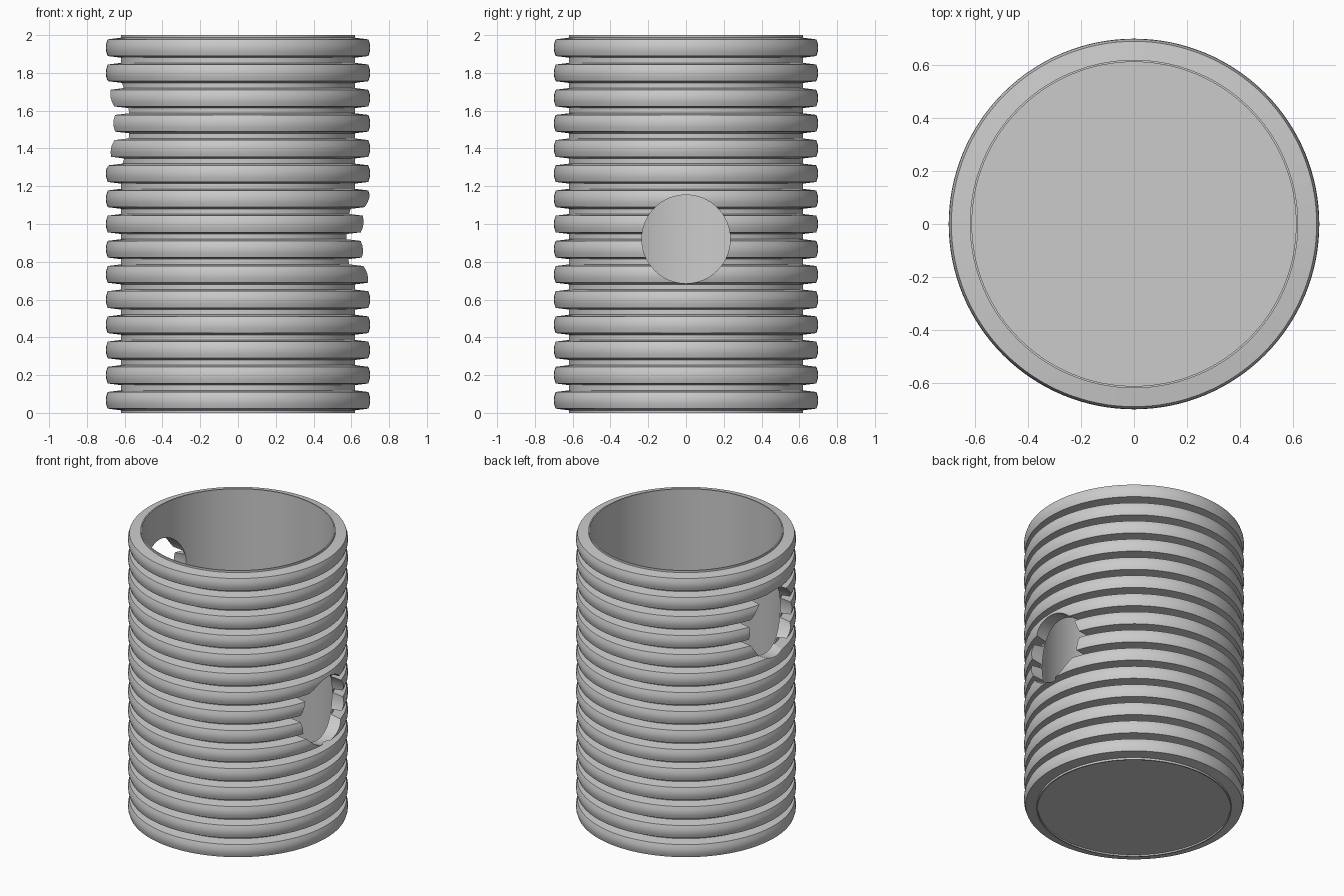
import bpy, bmesh, math

if "Cube" in bpy.data.objects:
    bpy.data.objects.remove(bpy.data.objects["Cube"])

SEG, RIBS, H = 128, 15, 2.0
R_IN, R_GROOVE, R_RIB = 0.612, 0.62, 0.70
PITCH = H / RIBS


def lathe(name, profile):
    """Revolve a closed (radius, z) loop around the z axis."""
    bm = bmesh.new()
    rings = []
    for i in range(SEG):
        a = 2 * math.pi * i / SEG
        rings.append([bm.verts.new((r * math.cos(a), r * math.sin(a), z)) for r, z in profile])
    n = len(profile)
    for i in range(SEG):
        a, b = rings[i], rings[(i + 1) % SEG]
        for j in range(n):
            k = (j + 1) % n
            bm.faces.new((a[j], b[j], b[k], a[k]))
    bmesh.ops.recalc_face_normals(bm, faces=bm.faces)
    me = bpy.data.meshes.new(name)
    bm.to_mesh(me)
    bm.free()
    ob = bpy.data.objects.new(name, me)
    bpy.context.collection.objects.link(ob)
    return ob


def smooth(ob):
    bpy.ops.object.select_all(action='DESELECT')
    ob.select_set(True)
    bpy.context.view_layer.objects.active = ob
    bpy.ops.object.shade_smooth_by_angle(angle=math.radians(25))


# Ribbed wall: one rib profile repeated up the outside
profile = [(R_IN, 0), (R_GROOVE, 0)]
for i in range(RIBS):
    c = (i + 0.5) * PITCH
    profile += [(R_GROOVE, c - 0.053), (0.69, c - 0.044), (0.698, c - 0.02), (R_RIB, c),
                (0.698, c + 0.02), (0.69, c + 0.044), (R_GROOVE, c + 0.053)]
profile += [(R_GROOVE, H), (R_IN, H)]
wall = lathe("ribbed_wall", profile)

# Round pipe openings on the two sides
for side, z in ((1, 0.92), (-1, 1.53)):
    bpy.ops.mesh.primitive_cylinder_add(vertices=64, radius=0.234, depth=0.6,
                                        location=(side * 0.7, 0, z),
                                        rotation=(0, math.pi / 2, 0))
    cutter = bpy.context.object
    cutter.name = "opening_cutter"
    mod = wall.modifiers.new("opening", 'BOOLEAN')
    mod.operation, mod.solver, mod.object = 'DIFFERENCE', 'EXACT', cutter
    bpy.context.view_layer.objects.active = wall
    bpy.ops.object.modifier_apply(modifier=mod.name)
    bpy.data.objects.remove(cutter)
smooth(wall)

# Floor plate just above the bottom rim
bpy.ops.mesh.primitive_cylinder_add(vertices=SEG, radius=R_IN + 0.003, depth=0.015,
                                    location=(0, 0, 0.018))
floor = bpy.context.object
floor.name = "floor_plate"
smooth(floor)
